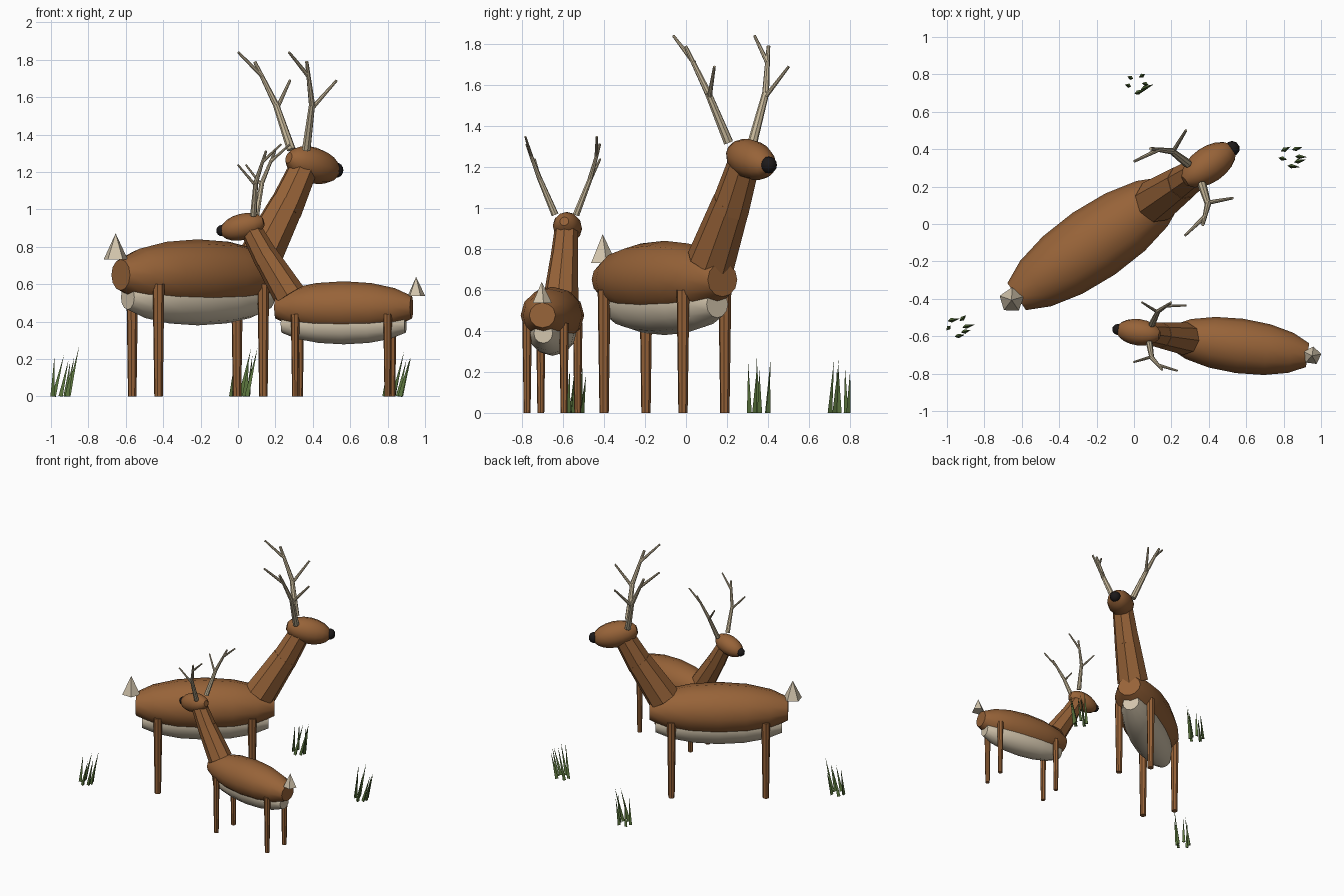
import bpy, bmesh, math, random
from mathutils import Matrix, Vector

cube = bpy.data.objects.get("Cube")
if cube:
    bpy.data.objects.remove(cube)


def material(name, rgb):
    m = bpy.data.materials.new(name)
    m.use_nodes = True
    color = (*rgb, 1)
    m.diffuse_color = color
    m.node_tree.nodes["Principled BSDF"].inputs["Base Color"].default_value = color
    return m


BROWN = material("brown fur", (0.31, 0.125, 0.04))
CREAM = material("cream fur", (0.64, 0.55, 0.41))
HORN = material("pale horn", (0.55, 0.46, 0.31))
BLACK = material("black nose", (0.012, 0.01, 0.01))
GREEN = material("grass green", (0.10, 0.17, 0.045))


def finish(bm, name, mat, matrix=Matrix(), smooth=True):
    bmesh.ops.recalc_face_normals(bm, faces=bm.faces)
    mesh = bpy.data.meshes.new(name)
    bm.to_mesh(mesh)
    bm.free()
    mesh.materials.append(mat)
    mesh.transform(matrix)
    obj = bpy.data.objects.new(name, mesh)
    bpy.context.collection.objects.link(obj)
    if smooth:
        bpy.ops.object.select_all(action='DESELECT')
        obj.select_set(True)
        bpy.context.view_layer.objects.active = obj
        bpy.ops.object.shade_smooth_by_angle(angle=math.radians(42))
    return obj


def taper(bm, a, b, r1, r2, sides=8):
    """Tapered rod from point a to point b."""
    a, b = Vector(a), Vector(b)
    d = b - a
    mat = Matrix.Translation((a + b) / 2) @ d.to_track_quat('Z', 'Y').to_matrix().to_4x4()
    bmesh.ops.create_cone(bm, cap_ends=True, segments=sides, radius1=r1,
                          radius2=r2, depth=d.length, matrix=mat)


def barrel(center, size, cut, steps, sides=12, tilt=0):
    """Ellipsoid lying along x with its two ends cut flat; cut is an angle in degrees."""
    bm = bmesh.new()
    cut = math.radians(cut)
    rings = []
    for i in range(steps + 1):
        t = cut * (2 * i / steps - 1)
        ring = []
        for k in range(sides):
            a = 2 * math.pi * k / sides
            ring.append(bm.verts.new((size[0] * math.sin(t) / math.sin(cut),
                                      size[1] * math.cos(t) * math.cos(a),
                                      size[2] * math.cos(t) * math.sin(a))))
        rings.append(ring)
    for r, s in zip(rings, rings[1:]):
        for k in range(sides):
            j = (k + 1) % sides
            bm.faces.new((r[k], r[j], s[j], s[k]))
    bm.faces.new(rings[0])
    bm.faces.new(rings[-1])
    bm.transform(Matrix.Translation(center) @ Matrix.Rotation(math.radians(tilt), 4, 'Y'))
    return bm


def deer(prefix, x, y, heading, scale):
    place = (Matrix.Translation((x, y, 0))
             @ Matrix.Rotation(math.radians(heading), 4, 'Z') @ Matrix.Scale(scale, 4))

    # Trunk and pale underside
    finish(barrel((0, 0, 0.65), (0.5, 0.2, 0.19), 64, 6), prefix + "_body", BROWN, place)
    finish(barrel((0, 0, 0.53), (0.455, 0.145, 0.15), 64, 6), prefix + "_belly", CREAM, place)

    # Legs
    for fname, u in (("front", 0.34), ("rear", -0.34)):
        for sname, v in (("left", 0.124), ("right", -0.124)):
            bm = bmesh.new()
            taper(bm, (u, v, 0), (u, v, 0.6), 0.023, 0.032)
            finish(bm, f"{prefix}_{fname}_{sname}_leg", BROWN, place)

    # Neck in two overlapping sections
    bm = bmesh.new()
    taper(bm, (0.4, 0, 0.74), (0.58, 0, 1.03), 0.12, 0.094)
    finish(bm, prefix + "_lower_neck", BROWN, place)
    bm = bmesh.new()
    taper(bm, (0.56, 0, 0.99), (0.69, 0, 1.23), 0.096, 0.078)
    finish(bm, prefix + "_upper_neck", BROWN, place)

    # Head and nose
    finish(barrel((0.745, 0, 1.237), (0.16, 0.096, 0.096), 72, 8, tilt=14),
           prefix + "_head", BROWN, place)
    bm = bmesh.new()
    bmesh.ops.create_uvsphere(bm, u_segments=10, v_segments=8, radius=0.041,
                              matrix=Matrix.Translation((0.897, 0, 1.21)))
    finish(bm, prefix + "_nose", BLACK, place)

    # Antlers: bent main beam with two tines
    for sname, s in (("left", 1), ("right", -1)):
        base, mid, top = (0.655, s * 0.071, 1.32), (0.624, s * 0.17, 1.56), (0.538, s * 0.246, 1.79)
        bm = bmesh.new()
        taper(bm, base, mid, 0.024, 0.017)
        taper(bm, mid, top, 0.017, 0.009)
        taper(bm, (0.627, s * 0.165, 1.54), (0.75, s * 0.22, 1.69), 0.012, 0.007)
        taper(bm, (0.57, s * 0.218, 1.71), (0.427, s * 0.24, 1.84), 0.012, 0.007)
        finish(bm, f"{prefix}_{sname}_antler", HORN, place)

    # Five-sided tail
    bm = bmesh.new()
    bmesh.ops.create_cone(bm, cap_ends=True, segments=5, radius1=0.068, radius2=0, depth=0.14,
                          matrix=Matrix.Translation((-0.533, 0, 0.802))
                          @ Matrix.Rotation(math.pi, 4, 'Z'))
    finish(bm, prefix + "_tail", CREAM, place, smooth=False)


deer("large_stag", -0.215, -0.105, 34.5, 1)
deer("small_stag", 0.565, -0.652, 172.3, 0.733)

# Grass tufts: leaning three-sided blades
random.seed(4)
for n, (x, y) in enumerate(((0.02, 0.75), (0.84, 0.36), (-0.94, -0.55))):
    bm = bmesh.new()
    for i in range(6):
        bx = x + 0.045 * math.cos(i * 2.4) - 0.01
        by = y + 0.05 * math.sin(i * 2.4)
        tip = (bx + random.uniform(0.01, 0.06), by + random.uniform(-0.01, 0.03),
               random.uniform(0.18, 0.28))
        taper(bm, (bx, by, 0), tip, 0.014, 0, 3)
    finish(bm, f"grass_tuft_{n + 1}", GREEN, smooth=False)
